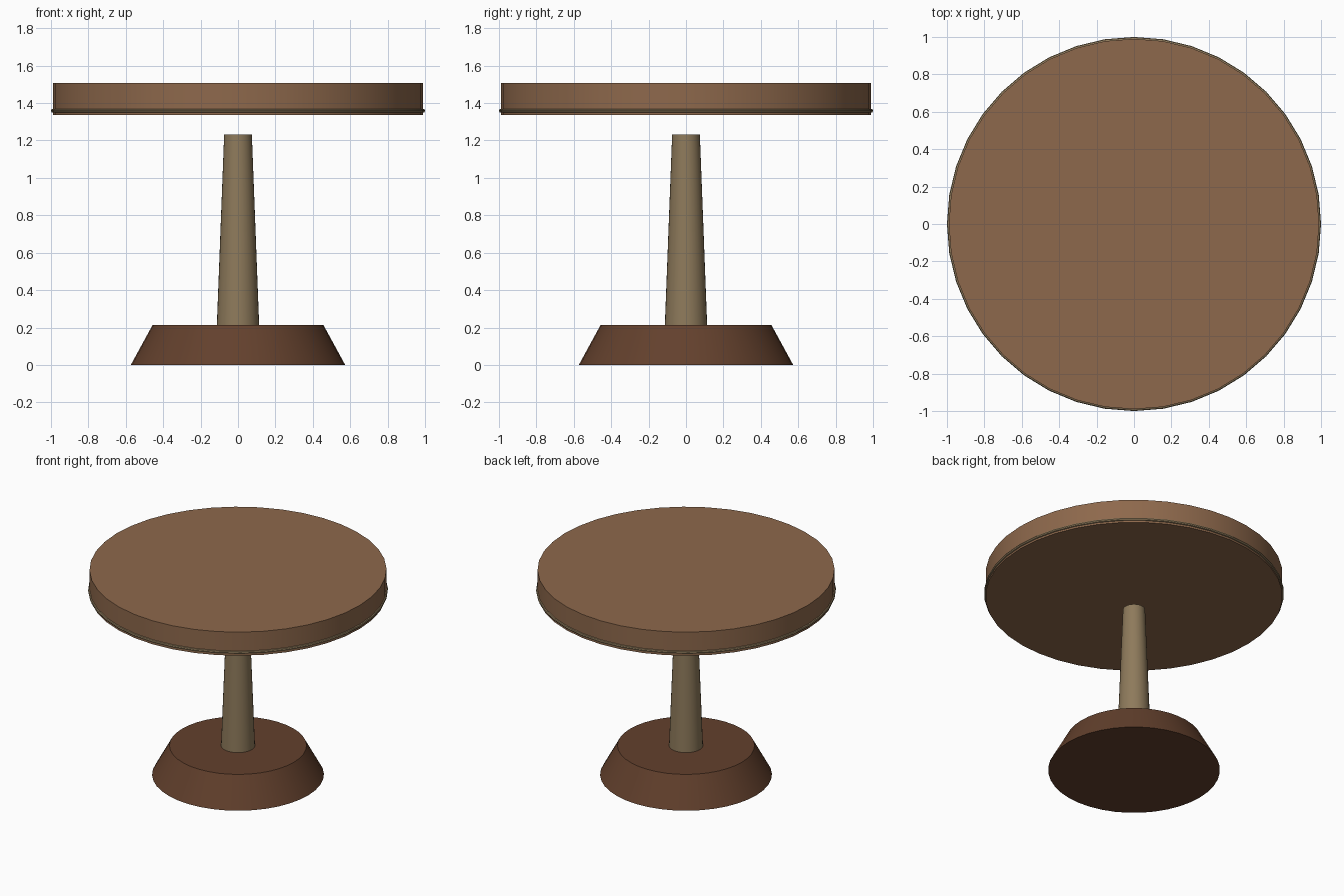
import bpy, math

if "Cube" in bpy.data.objects:
    bpy.data.objects.remove(bpy.data.objects["Cube"])


def material(name, color):
    m = bpy.data.materials.new(name)
    m.diffuse_color = (*color, 1)
    m.use_nodes = True
    m.node_tree.nodes["Principled BSDF"].inputs["Base Color"].default_value = m.diffuse_color
    return m


def finish(name, mat):
    ob = bpy.context.object
    ob.name = name
    ob.data.materials.append(mat)
    bpy.ops.object.shade_smooth_by_angle(angle=math.radians(30))
    return ob


def frustum(name, r_bottom, r_top, z0, z1, sides, mat):
    bpy.ops.mesh.primitive_cone_add(vertices=sides, radius1=r_bottom, radius2=r_top,
                                    depth=z1 - z0, location=(0, 0, (z0 + z1) / 2),
                                    rotation=(0, 0, math.pi / 2))
    return finish(name, mat)


top_wood = material("top_wood", (0.27, 0.14, 0.072))
base_wood = material("base_wood", (0.125, 0.052, 0.026))
brass = material("aged_brass", (0.27, 0.195, 0.105))

# Flared foot, tapered column and thick round top (floating above the column)
frustum("base", 0.573, 0.457, 0, 0.213, 40, base_wood)
frustum("column", 0.114, 0.074, 0.19, 1.233, 32, brass)
frustum("tabletop", 0.99, 0.99, 1.335, 1.508, 40, top_wood)

# Thin trim ring around the lower edge of the top
bpy.ops.mesh.primitive_torus_add(major_segments=40, minor_segments=8, major_radius=0.989,
                                 minor_radius=0.011, location=(0, 0, 1.359))
finish("trim_ring", brass).data.shade_smooth()
